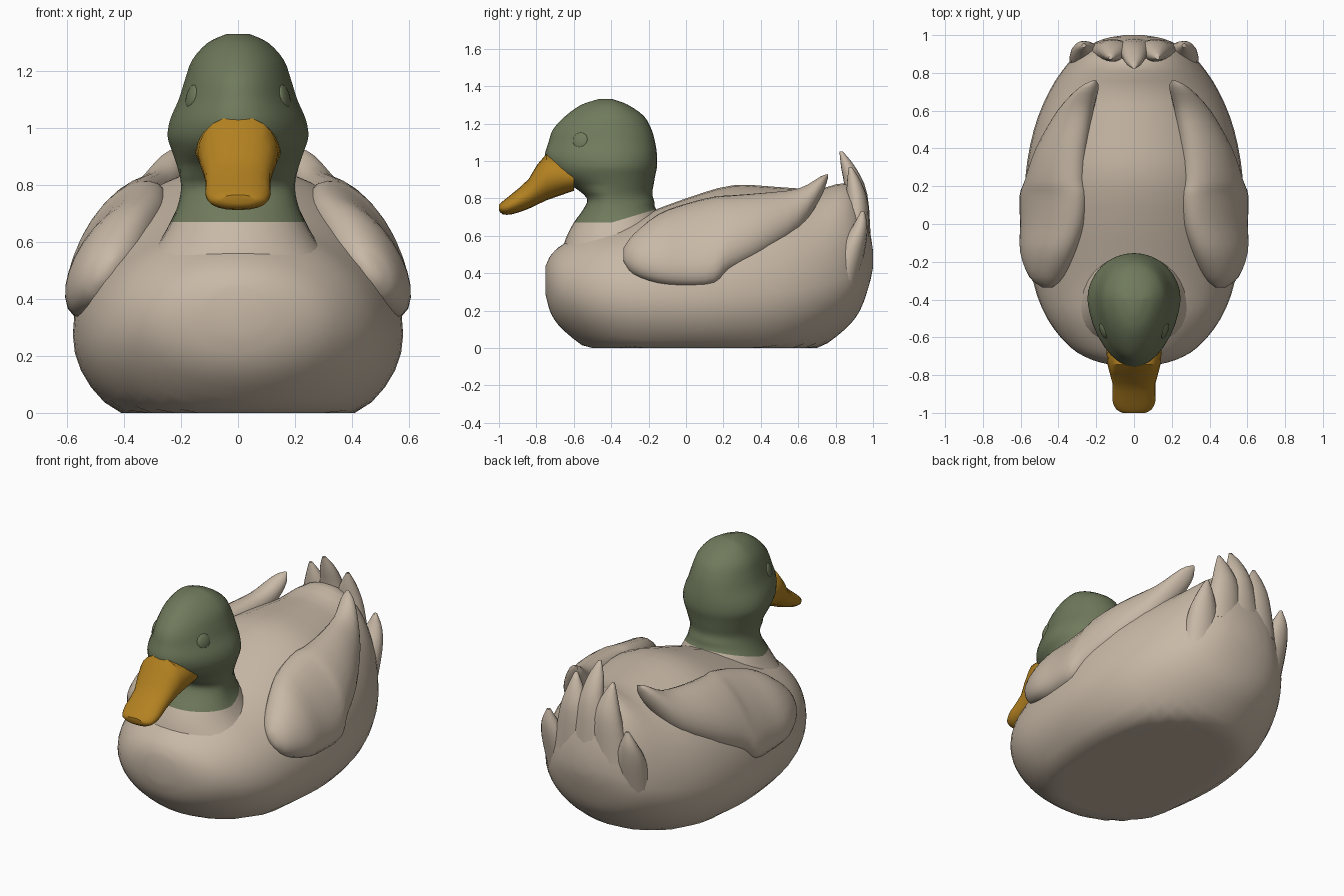
import bpy, bmesh
from math import sin, cos, pi, radians, copysign
from mathutils import Vector

cube = bpy.data.objects.get("Cube")
if cube:
    bpy.data.objects.remove(cube, do_unlink=True)


def material(name, rgb):
    m = bpy.data.materials.new(name)
    m.use_nodes = True
    m.diffuse_color = (*rgb, 1)
    m.node_tree.nodes["Principled BSDF"].inputs["Base Color"].default_value = (*rgb, 1)
    return m


BEIGE = material("beige_plumage", (0.58, 0.485, 0.385))
GREEN = material("green_head", (0.16, 0.195, 0.107))
ORANGE = material("orange_bill", (0.45, 0.22, 0.015))


def spline(stations, steps):
    """Smooth interpolation through rows of section values."""
    pts = [Vector(s) for s in stations]
    pts = [2 * pts[0] - pts[1]] + pts + [2 * pts[-1] - pts[-2]]
    rows = []
    for a, b, c, d in zip(pts, pts[1:], pts[2:], pts[3:]):
        for i in range(steps):
            t = i / steps
            rows.append(0.5 * (2 * b + (c - a) * t + (2 * a - 5 * b + 4 * c - d) * t ** 2
                               + (3 * b - a - 3 * c + d) * t ** 3))
    return rows + [pts[-2]]


def loft(name, stations, section, mats, steps=3, sides=32, rule=None, angle=40):
    """Skin closed sections; section(row, cos, sin) gives one point."""
    bm = bmesh.new()
    angles = [2 * pi * k / sides for k in range(sides)]
    rings = [[bm.verts.new(section(r, cos(a), sin(a))) for a in angles]
             for r in spline(stations, steps)]
    for i, (lo, hi) in enumerate(zip(rings, rings[1:])):
        for k in range(sides):
            n = (k + 1) % sides
            f = bm.faces.new((lo[k], lo[n], hi[n], hi[k]))
            f.material_index = rule(i) if rule else 0
    bm.faces.new(rings[0])
    bm.faces.new(rings[-1]).material_index = len(mats) - 1
    bmesh.ops.remove_doubles(bm, verts=bm.verts, dist=0.0005)
    bmesh.ops.recalc_face_normals(bm, faces=bm.faces)
    me = bpy.data.meshes.new(name)
    bm.to_mesh(me)
    bm.free()
    ob = bpy.data.objects.new(name, me)
    bpy.context.collection.objects.link(ob)
    for m in mats:
        me.materials.append(m)
    smooth(ob, angle)
    return ob


def smooth(ob, angle=40):
    bpy.ops.object.select_all(action='DESELECT')
    ob.select_set(True)
    bpy.context.view_layer.objects.active = ob
    bpy.ops.object.shade_smooth_by_angle(angle=radians(angle))


# Body: rows are y, half width, height of widest point, bottom, top
def body_section(r, c, s):
    y, w, mid, bottom, top = r
    z = mid + s * ((top - mid) if s > 0 else (mid - bottom))
    return (w * c, y, max(0, z))


loft("body", [
    (-.75, .10, .36, .28, .44), (-.72, .22, .34, .18, .50), (-.65, .34, .32, .09, .56),
    (-.5, .46, .29, -.02, .64), (-.3, .535, .27, -.10, .69), (0, .575, .27, -.125, .80),
    (.25, .575, .28, -.125, .87), (.5, .53, .30, -.10, .86), (.7, .45, .33, -.01, .85),
    (.85, .35, .37, .10, .88), (.93, .26, .42, .20, .80), (.98, .16, .46, .34, .64),
    (1.0, .05, .47, .43, .52)], body_section, [BEIGE], sides=40)


# Neck and head: rows are z, front y, back y, half width
def head_section(r, c, s):
    z, front, back, w = r
    mid = -0.4
    y = mid + s * ((back - mid) if s > 0 else (mid - front))
    narrow = 1 - 0.12 * max(0, -s) if z > 0.85 else 1
    rise = 0.3 * max(0, y + 0.4) * max(0, 1 - abs(z - 0.67) / 0.2)
    return (w * c * narrow, y, z + rise)


loft("head_and_neck", [
    (.48, -.67, -.02, .38), (.58, -.645, -.10, .29), (.67, -.6, -.16, .235),
    (.74, -.55, -.17, .208), (.80, -.53, -.18, .20), (.86, -.60, -.175, .212),
    (.92, -.70, -.165, .232), (.97, -.74, -.155, .247), (1.03, -.755, -.155, .238),
    (1.1, -.735, -.165, .208), (1.17, -.71, -.185, .186), (1.24, -.645, -.225, .16),
    (1.30, -.56, -.31, .105), (1.33, -.47, -.39, .04)],
    head_section, [BEIGE, GREEN], rule=lambda i: int(i >= 6))


# Bill: rows are y, half width, top, bottom
def bill_section(r, c, s):
    y, w, top, bottom = r
    mid = bottom + 0.48 * (top - bottom)
    z = mid + s * ((top - mid) if s > 0 else (mid - bottom))
    return (w * copysign(abs(c) ** 0.85, c), y, z)


loft("bill", [(-.60, .15, 1.0, .84), (-.745, .14, 1.04, .79), (-.84, .115, .905, .745),
              (-.93, .115, .825, .715), (-.98, .095, .785, .715), (-1.0, .06, .765, .735)],
     bill_section, [ORANGE], steps=2, sides=20)


# Wings: rows are y, centre x, centre z, half length on the slope, half thickness
def wing_section(side):
    tilt = radians(56)

    def section(r, c, s):
        y, x, z, length, thick = r
        return (side * (x - length * c * cos(tilt) + thick * s * sin(tilt)), y,
                z + length * c * sin(tilt) + thick * s * cos(tilt))
    return section


# Tail feathers: rows are x, y, z, half width, half depth
def feather_section(side):
    return lambda r, c, s: (side * (r[0] + r[3] * c), r[1] + r[4] * s, r[2])


def feather(name, side, rows):
    loft(name, rows, feather_section(side), [BEIGE], sides=16, angle=60)


feather("tail_centre_feather", 1, [(0, .91, .55, .15, .08), (0, .91, .82, .08, .06),
                                   (0, .87, .96, .05, .04), (0, .83, 1.05, .01, .01)])

for side, label in ((1, "left"), (-1, "right")):
    loft(label + "_wing", [
        (-.335, .46, .50, .04, .02), (-.28, .46, .50, .12, .08), (-.15, .455, .53, .21, .11),
        (0, .43, .55, .255, .12), (.15, .425, .575, .27, .12), (.23, .415, .61, .235, .12),
        (.4, .38, .66, .19, .11), (.6, .31, .74, .125, .08), (.72, .24, .86, .06, .05),
        (.76, .21, .92, .01, .01)], wing_section(side), [BEIGE], sides=24)
    feather(label + "_inner_tail_feather", side, [
        (.12, .90, .52, .13, .08), (.11, .915, .76, .09, .06),
        (.115, .90, .88, .05, .04), (.125, .88, .965, .01, .01)])
    feather(label + "_outer_tail_feather", side, [
        (.22, .83, .35, .12, .09), (.25, .89, .54, .09, .07),
        (.265, .93, .65, .05, .04), (.265, .945, .73, .01, .01)])

    # Flush round eyes
    bpy.ops.mesh.primitive_uv_sphere_add(segments=16, ring_count=8, radius=1,
                                         location=(side * .163, -.565, 1.11))
    eye = bpy.context.object
    eye.name = label + "_eye"
    eye.scale = (.014, .043, .043)
    eye.rotation_euler = (0, side * radians(-14), side * radians(-20))
    eye.data.materials.append(GREEN)
    smooth(eye)
